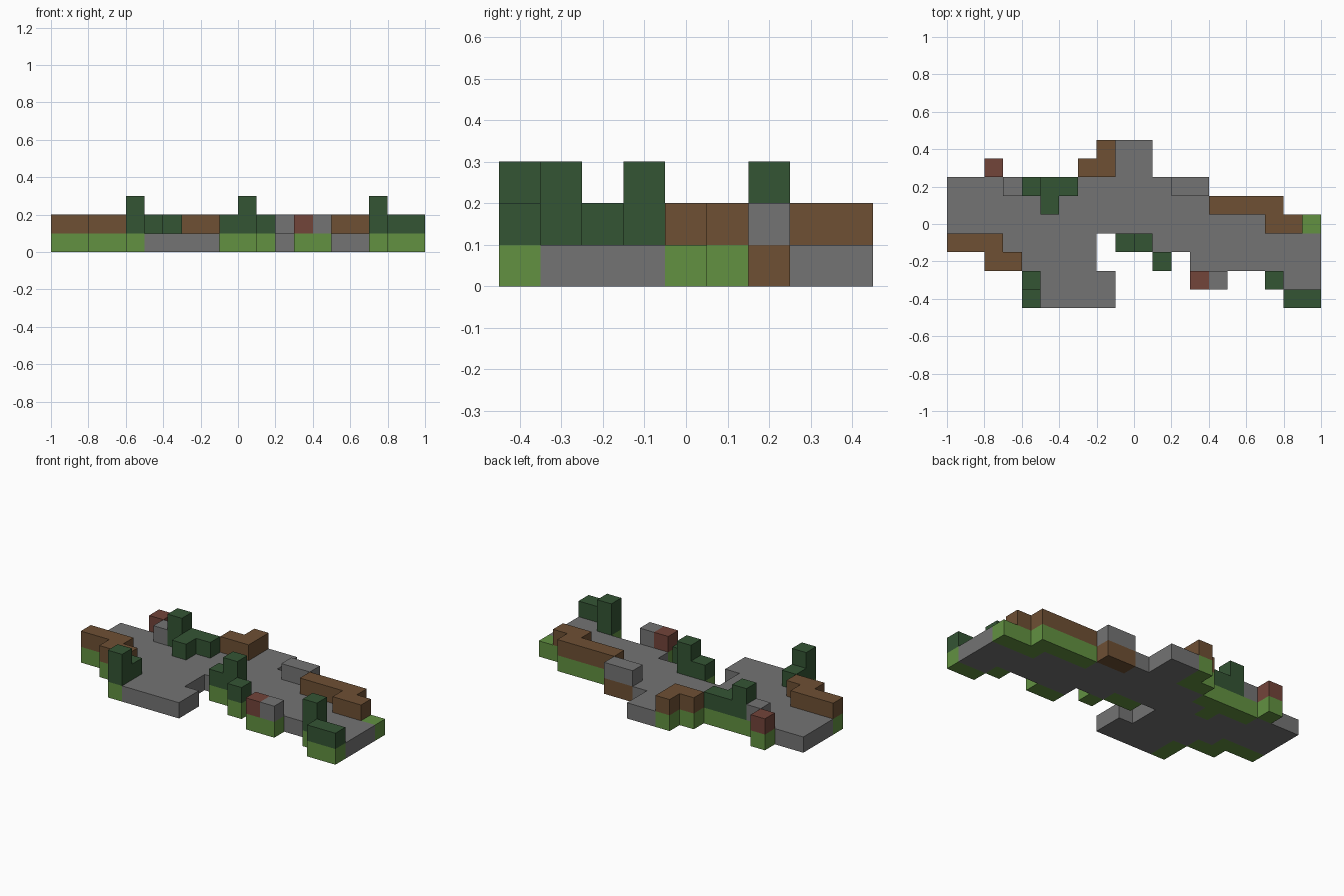
import bpy
import bmesh
from mathutils import Vector

default = bpy.data.objects.get("Cube")
if default:
    bpy.data.objects.remove(default, do_unlink=True)

CELL = 0.1
ORIGIN = Vector((-1.0, -0.45, 0.0))
SIDES = [Vector(s) for s in ((1, 0, 0), (-1, 0, 0), (0, 1, 0), (0, -1, 0), (0, 0, 1), (0, 0, -1))]


def material(name, rgb):
    mat = bpy.data.materials.new(name)
    mat.use_nodes = True
    mat.diffuse_color = (*rgb, 1)
    mat.node_tree.nodes["Principled BSDF"].inputs["Base Color"].default_value = (*rgb, 1)
    return mat


STONE = material("stone grey", (0.174, 0.174, 0.174))
GRASS = material("grass green", (0.122, 0.283, 0.053))
LEAF = material("leaf green", (0.034, 0.089, 0.034))
EARTH = material("earth brown", (0.156, 0.080, 0.034))
CLAY = material("clay red", (0.171, 0.058, 0.042))


def run(row, start, end, level=0):
    """Grid cells from column start up to, not including, column end."""
    return {(col, row, level) for col in range(start, end)}


def build(name, cells, mat):
    """Make the outer skin of a group of grid cells, with flat areas merged."""
    bm = bmesh.new()
    for cell in cells:
        centre = Vector(cell) + Vector((0.5, 0.5, 0.5))
        for n in SIDES:
            if tuple(int(v) for v in Vector(cell) + n) in cells:
                continue
            u = Vector((n.y, n.z, n.x))
            v = n.cross(u)
            corners = (u + v, v - u, -u - v, u - v)
            bm.faces.new([bm.verts.new(ORIGIN + CELL * (centre + (n + c) / 2)) for c in corners])
    bmesh.ops.remove_doubles(bm, verts=bm.verts, dist=0.001)
    bmesh.ops.dissolve_limit(bm, angle_limit=0.01, verts=bm.verts, edges=bm.edges)
    mesh = bpy.data.meshes.new(name)
    bm.to_mesh(mesh)
    bm.free()
    mesh.materials.append(mat)
    bpy.context.collection.objects.link(bpy.data.objects.new(name, mesh))


# Raised features standing on the ground layer
features = {
    "left_earth_bank": (run(3, 0, 3, 1) | run(2, 2, 4, 1), EARTH),
    "rear_earth_bank": (run(7, 7, 9, 1) | run(8, 8, 9, 1), EARTH),
    "right_earth_bank": (run(5, 14, 18, 1) | run(4, 17, 19, 1), EARTH),
    "rear_shrub": (run(6, 4, 7, 1) | run(5, 5, 6, 1) | run(6, 4, 5, 2), LEAF),
    "left_shrub": (run(1, 4, 5, 1) | run(0, 4, 5, 1) | run(0, 4, 5, 2), LEAF),
    "middle_shrub": (run(3, 9, 11, 1) | run(2, 11, 12, 1) | run(3, 10, 11, 2), LEAF),
    "right_shrub": (run(1, 17, 18, 1) | run(0, 18, 20, 1) | run(1, 17, 18, 2), LEAF),
    "rear_clay_block": (run(7, 2, 3, 1), CLAY),
    "front_clay_block": (run(1, 13, 14, 1), CLAY),
    "rear_boulder": (run(6, 3, 4, 1), STONE),
    "front_boulder": (run(1, 14, 15, 1), STONE),
}
for name, (cells, mat) in features.items():
    build(name, cells, mat)

# Long stone ledge on its earth footing
footing = run(6, 12, 14)
build("ledge_footing", footing, EARTH)
build("stone_ledge", run(6, 12, 14, 1), STONE)

# Grass lies under every other raised feature, plus one bare tuft
grass = run(4, 19, 20)
for cells, mat in features.values():
    grass |= {(col, row, 0) for col, row, level in cells}
build("grass_edge", grass, GRASS)

# Stone floor fills the rest of the ground layer
floor = run(8, 9, 11) | run(7, 9, 11) | run(6, 0, 14) | run(5, 0, 14) | run(4, 0, 17)
floor |= run(3, 3, 8) | run(3, 11, 20) | run(2, 4, 8) | run(2, 13, 20)
floor |= run(1, 5, 9) | run(1, 18, 20) | run(0, 5, 9)
build("stone_floor", floor - grass - footing, STONE)
